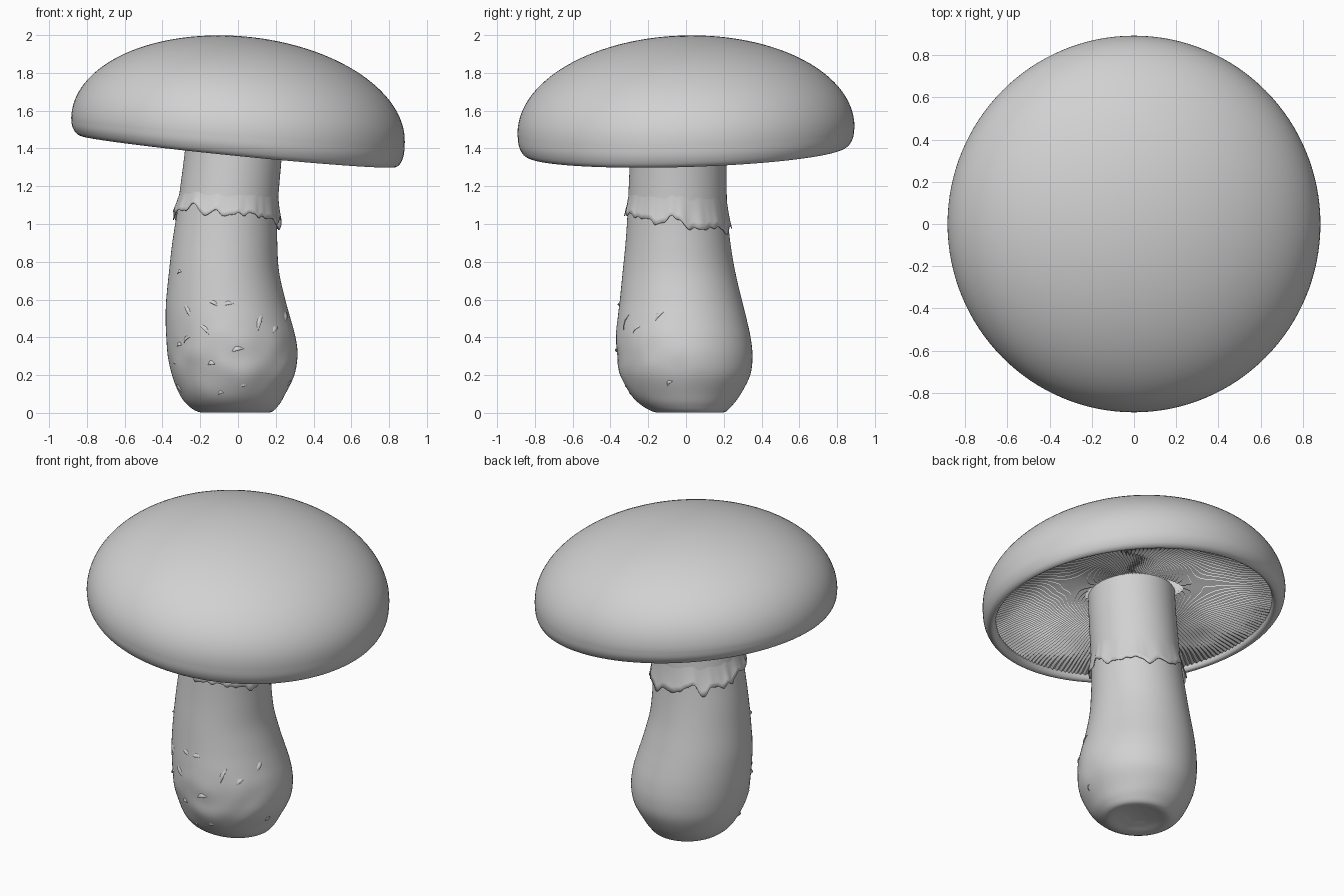
import bpy, bmesh, math
from mathutils import Vector, noise

if "Cube" in bpy.data.objects:
    bpy.data.objects.remove(bpy.data.objects["Cube"], do_unlink=True)

GREY = (0.64, 0.64, 0.64, 1)
grey = bpy.data.materials.new("pale_grey")
grey.use_nodes = True
grey.diffuse_color = GREY
grey.node_tree.nodes["Principled BSDF"].inputs["Base Color"].default_value = GREY


def catmull(rows, steps):
    """Smooth a list of points (any dimension) with a Catmull-Rom curve."""
    out = []
    for i in range(len(rows) - 1):
        a, b, c, d = rows[max(i - 1, 0)], rows[i], rows[i + 1], rows[min(i + 2, len(rows) - 1)]
        for s in range(steps):
            t = s / steps
            out.append([0.5 * (2 * q + (r - p) * t + (2 * p - 5 * q + 4 * r - u) * t * t
                               + (3 * q - p - 3 * r + u) * t ** 3)
                        for p, q, r, u in zip(a, b, c, d)])
    return out + [list(rows[-1])]


def loft(name, rings, angle=40, cap_start=False, cap_end=False, thickness=0):
    """Bridge closed rings of points (ordered so that faces look outward)."""
    bm = bmesh.new()
    vs = [[bm.verts.new(p) for p in ring] for ring in rings]
    n = len(vs[0])
    for a, b in zip(vs, vs[1:]):
        for i in range(n):
            bm.faces.new((a[i], a[(i + 1) % n], b[(i + 1) % n], b[i]))
    if cap_start:
        bm.faces.new(vs[0][::-1])
    if cap_end:
        bm.faces.new(vs[-1])
    return finish(name, bm, angle, thickness)


def finish(name, bm, angle, thickness=0):
    mesh = bpy.data.meshes.new(name)
    bm.to_mesh(mesh)
    bm.free()
    mesh.materials.append(grey)
    ob = bpy.data.objects.new(name, mesh)
    bpy.context.collection.objects.link(ob)
    if thickness:
        mod = ob.modifiers.new("thickness", "SOLIDIFY")
        mod.thickness, mod.offset = thickness, 1
    bpy.ops.object.select_all(action="DESELECT")
    ob.select_set(True)
    bpy.context.view_layer.objects.active = ob
    bpy.ops.object.shade_smooth_by_angle(angle=math.radians(angle))
    return ob


# Cap: a leaning half ellipsoid with a rounded rim that turns under to a thin lip
def lean(x, y, h):
    k = 1 - 0.35 * min(max(h, 0) / 0.15, 1)
    return (x, y * 1.01, 1.383 + h + k * (0.03 * y - 0.1 * x))


rim = catmull([(0.803, 0.05), (0.808, 0.02), (0.82, 0.004), (0.838, 0.003), (0.86, 0.02),
               (0.878, 0.06), (0.883, 0.115)], 4)
dome = [(0.883 * math.cos(t), 0.115 + 0.497 * math.sin(t))
        for t in (math.pi / 2 * i / 32 for i in range(1, 32))]
SEG = 128
loft("cap", [[lean(r * math.cos(2 * math.pi * i / SEG), r * math.sin(2 * math.pi * i / SEG), h)
              for i in range(SEG)] for r, h in rim + dome + [(0.002, 0.612)]], cap_end=True)

# Gills: a pleated, slightly wavy underside rising towards the stem
GILLS, RINGS = 180, 20
gill_rings = []
for j in range(RINGS):
    t = j / (RINGS - 1)
    r = 0.16 + 0.648 * t
    ring = []
    for i in range(2 * GILLS):
        a = math.pi * i / GILLS
        wave = noise.noise(Vector((6 * r * math.cos(a), 6 * r * math.sin(a), 1))) * 0.03
        fold = (i % 2) * 0.025 * (0.4 + 0.6 * math.sin(math.pi * min(t + 0.1, 1)))
        ring.append(lean(r * math.cos(a + wave), r * math.sin(a + wave),
                         0.165 - 0.135 * t ** 1.5 + fold))
    gill_rings.append(ring)
loft("gills", gill_rings, angle=20).data.flip_normals()

# Stem rows: height, x min, x max, y min, y max
stem_rows = catmull([
    (0.025, -0.06, 0.03, -0.04, 0.06), (0.015, -0.12, 0.09, -0.09, 0.13), (0.003, -0.20, 0.17, -0.16, 0.20),
    (0.04, -0.265, 0.215, -0.235, 0.245), (0.1, -0.31, 0.25, -0.295, 0.29), (0.2, -0.35, 0.3, -0.345, 0.34),
    (0.3, -0.37, 0.315, -0.365, 0.352), (0.4, -0.38, 0.305, -0.37, 0.342), (0.5, -0.383, 0.278, -0.362, 0.32),
    (0.6, -0.38, 0.25, -0.35, 0.295), (0.75, -0.365, 0.217, -0.335, 0.26), (0.9, -0.348, 0.208, -0.32, 0.235),
    (1.05, -0.325, 0.208, -0.31, 0.22), (1.2, -0.305, 0.218, -0.303, 0.215), (1.4, -0.28, 0.235, -0.295, 0.215),
    (1.6, -0.265, 0.245, -0.29, 0.215)], 5)


def stem_point(row, a, out=0.0):
    z, x0, x1, y0, y1 = row
    return Vector(((x0 + x1) / 2 + ((x1 - x0) / 2 + out) * math.cos(a),
                   (y0 + y1) / 2 + ((y1 - y0) / 2 + out) * math.sin(a), z))


def row_at(z):
    """Interpolate the stem rows at a height on its side."""
    for a, b in zip(stem_rows[10:], stem_rows[11:]):
        if a[0] <= z <= b[0]:
            t = (z - a[0]) / (b[0] - a[0])
            return [p + (q - p) * t for p, q in zip(a, b)]
    return stem_rows[10]


def lump(row, a):
    """Faint bumps on the lower front of the stem."""
    k = max(0, 1 - abs(row[0] - 0.25) / 0.25) * max(0, 0.3 - 0.7 * math.sin(a))
    return 0.014 * k * noise.noise(stem_point(row, a) * 8)


loft("stem", [[stem_point(row, 2 * math.pi * i / 96, lump(row, 2 * math.pi * i / 96))
               for i in range(96)] for row in stem_rows], cap_start=True, cap_end=True)

# Ragged ring: a thin skirt that grows out of the stem and ends in an uneven hem
N = 160
edge = []
for i in range(N):
    a = 2 * math.pi * i / N
    v = Vector((math.cos(a), math.sin(a), 0))
    drop = 1.025 - 0.03 * v.x - 0.045 * v.y + 0.06 * noise.noise(v * 3.5) + 0.025 * noise.noise(v * 7)
    edge.append((a, drop, 0.013 + 0.012 * abs(v.x) * max(0, noise.noise(v * 5) + 0.3)))
skirt = []
for t in (1, 0.85, 0.65, 0.4, 0.2, 0):
    skirt.append([stem_point(row_at(1.2 + (d - 1.2) * t), a, -0.008 + (o + 0.008) * t ** 1.6)
                  for a, d, o in edge])
loft("ring_skirt", skirt, thickness=0.004)

# Scales: slim lifted flakes on the lower stem (across, height, turn in degrees, length)
front = [(-0.31, 0.74, 20, 0.05), (-0.27, 0.54, -60, 0.1), (-0.18, 0.44, -45, 0.1), (-0.13, 0.575, -25, 0.07),
         (-0.05, 0.572, 10, 0.08), (0.12, 0.48, 60, 0.13), (0.2, 0.44, 35, 0.08), (-0.27, 0.385, 35, 0.08),
         (-0.31, 0.355, 10, 0.06), (-0.33, 0.26, -5, 0.05), (-0.14, 0.255, 5, 0.05), (0.0, 0.33, 15, 0.08),
         (0.03, 0.14, 10, 0.06), (-0.31, 0.13, -50, 0.08), (-0.09, 0.1, 15, 0.05)]
side = [(-0.14, 0.51, 45, 0.09), (-0.085, 0.155, 40, 0.05)]


def add_flake(bm, a, z, turn, length):
    """A pointed flake: flush along its upper side, lifted along its lower one."""
    rows = []
    cross = Vector((-math.sin(turn), math.cos(turn)))
    for j in range(9):
        s = j / 8 - 0.5
        lift = math.cos(math.pi * s)
        row = []
        for up, out in ((0.035, -0.008), (0.012, 0.001), (0, 0.009)):
            du = s * length * math.cos(turn) + cross.x * up * lift
            dz = s * length * math.sin(turn) + cross.y * up * lift
            row.append(bm.verts.new(stem_point(row_at(z + dz), a + du / 0.34, -0.008 + (out + 0.008) * lift)))
        rows.append(row)
    for p, q in zip(rows, rows[1:]):
        for k in range(2):
            bm.faces.new((p[k], p[k + 1], q[k + 1], q[k]))


bm = bmesh.new()
for x, z, turn, length in front:
    r = row_at(z)
    c = (x - (r[1] + r[2]) / 2) / ((r[2] - r[1]) / 2)
    add_flake(bm, -math.acos(max(-0.98, min(0.98, c))), z, math.radians(turn), length)
for y, z, turn, length in side:
    r = row_at(z)
    s = (y - (r[3] + r[4]) / 2) / ((r[4] - r[3]) / 2)
    add_flake(bm, math.asin(s), z, math.radians(turn), length)
bmesh.ops.remove_doubles(bm, verts=bm.verts, dist=0.0001)
finish("stem_scales", bm, 40, 0.002)
